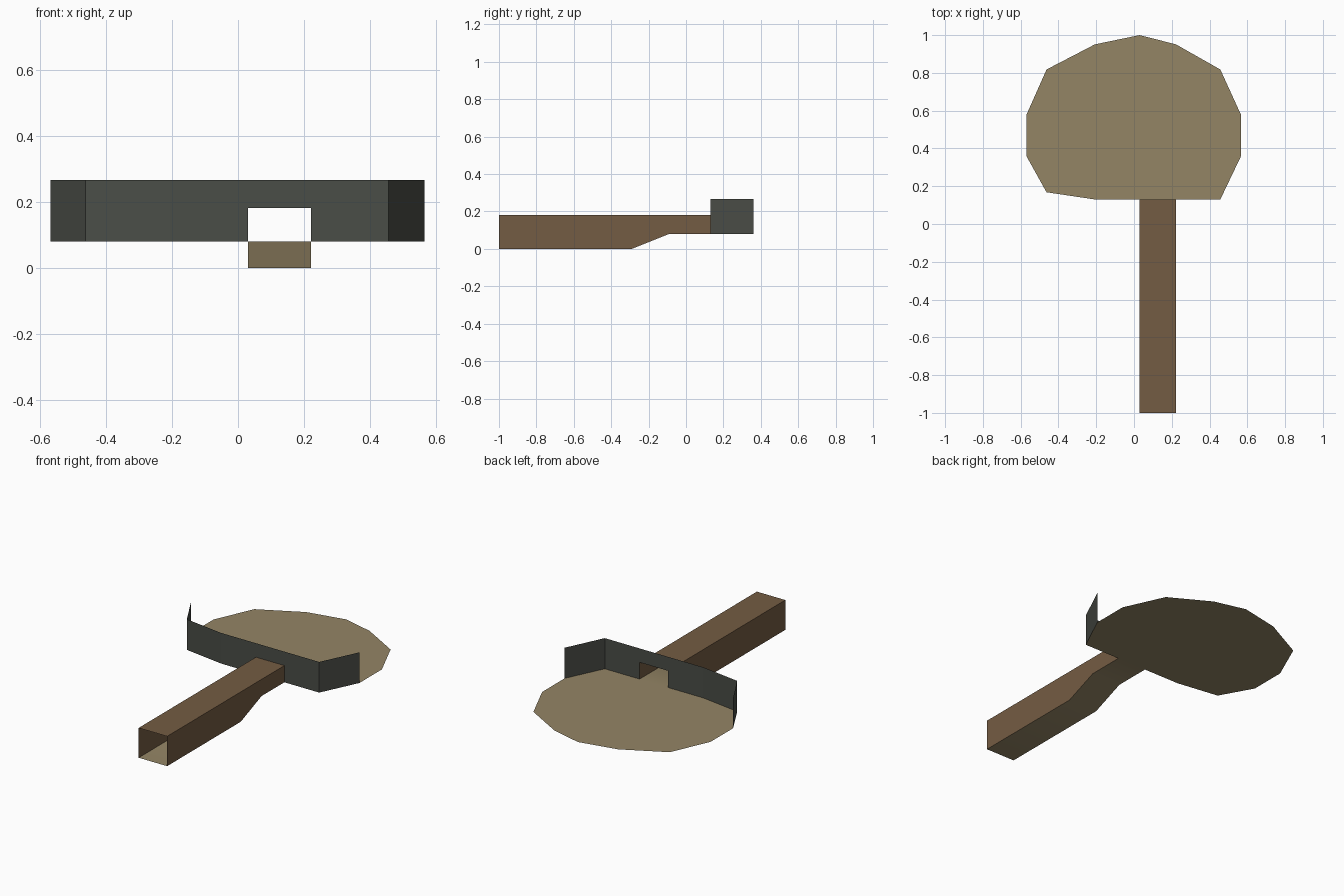
import bpy, bmesh

if "Cube" in bpy.data.objects:
    bpy.data.objects.remove(bpy.data.objects["Cube"])


def srgb(r, g, b):
    return tuple(((c / 255 + 0.055) / 1.055) ** 2.4 for c in (r, g, b)) + (1.0,)


def material(name, rgb):
    m = bpy.data.materials.new(name)
    m.diffuse_color = srgb(*rgb)
    m.use_nodes = True
    m.node_tree.nodes["Principled BSDF"].inputs["Base Color"].default_value = m.diffuse_color
    return m


TAN = material("tan", (148, 133, 101))
BROWN = material("brown", (116, 92, 67))
GREY = material("dark grey", (74, 77, 71))


def sheet(name, polygons, mat, smooth=False):
    """Open surface made from a list of 3D polygons, welded together."""
    bm = bmesh.new()
    for poly in polygons:
        f = bm.faces.new([bm.verts.new(p) for p in poly])
        f.smooth = smooth
    bmesh.ops.remove_doubles(bm, verts=bm.verts, dist=1e-4)
    me = bpy.data.meshes.new(name)
    bm.to_mesh(me)
    bm.free()
    me.materials.append(mat)
    ob = bpy.data.objects.new(name, me)
    bpy.context.collection.objects.link(ob)
    return ob


X0, X1 = 0.03, 0.222            # passage width
FLOOR, ROOF, RIM = 0.08, 0.182, 0.267
FRONT, JOIN = -1.0, 0.13

# front edge of the round floor, left to right; the wall stands on it
front_edge = [(-0.57, 0.36), (-0.463, 0.168), (-0.207, JOIN), (X0, JOIN),
              (X1, JOIN), (0.457, JOIN), (0.567, 0.36)]
back_edge = [(0.567, 0.577), (0.457, 0.818), (X1, 0.951), (X0, 1.0),
             (-0.207, 0.951), (-0.463, 0.818), (-0.57, 0.577)]

# round floor
sheet("round_floor", [[(x, y, FLOOR) for x, y in front_edge + back_edge]], TAN)

# curved wall with the doorway left open below the passage roof
wall = []
for (xa, ya), (xb, yb) in zip(front_edge, front_edge[1:]):
    low = ROOF if xa == X0 else FLOOR
    wall.append([(xa, ya, low), (xb, yb, low), (xb, yb, RIM), (xa, ya, RIM)])
sheet("front_wall", wall, GREY)

# passage floor with a ramp
floor_line = [(FRONT, 0), (-0.29, 0), (-0.09, FLOOR), (JOIN, FLOOR)]
sheet("passage_floor",
      [[(X0, ya, za), (X0, yb, zb), (X1, yb, zb), (X1, ya, za)]
       for (ya, za), (yb, zb) in zip(floor_line, floor_line[1:])], TAN, smooth=True)

# passage sides and roof, open at both ends
side = floor_line + [(JOIN, ROOF), (FRONT, ROOF)]
sheet("passage_shell",
      [[(X1, y, z) for y, z in side],
       [(X0, y, z) for y, z in reversed(side)],
       [(X0, FRONT, ROOF), (X1, FRONT, ROOF), (X1, JOIN, ROOF), (X0, JOIN, ROOF)]],
      BROWN)
